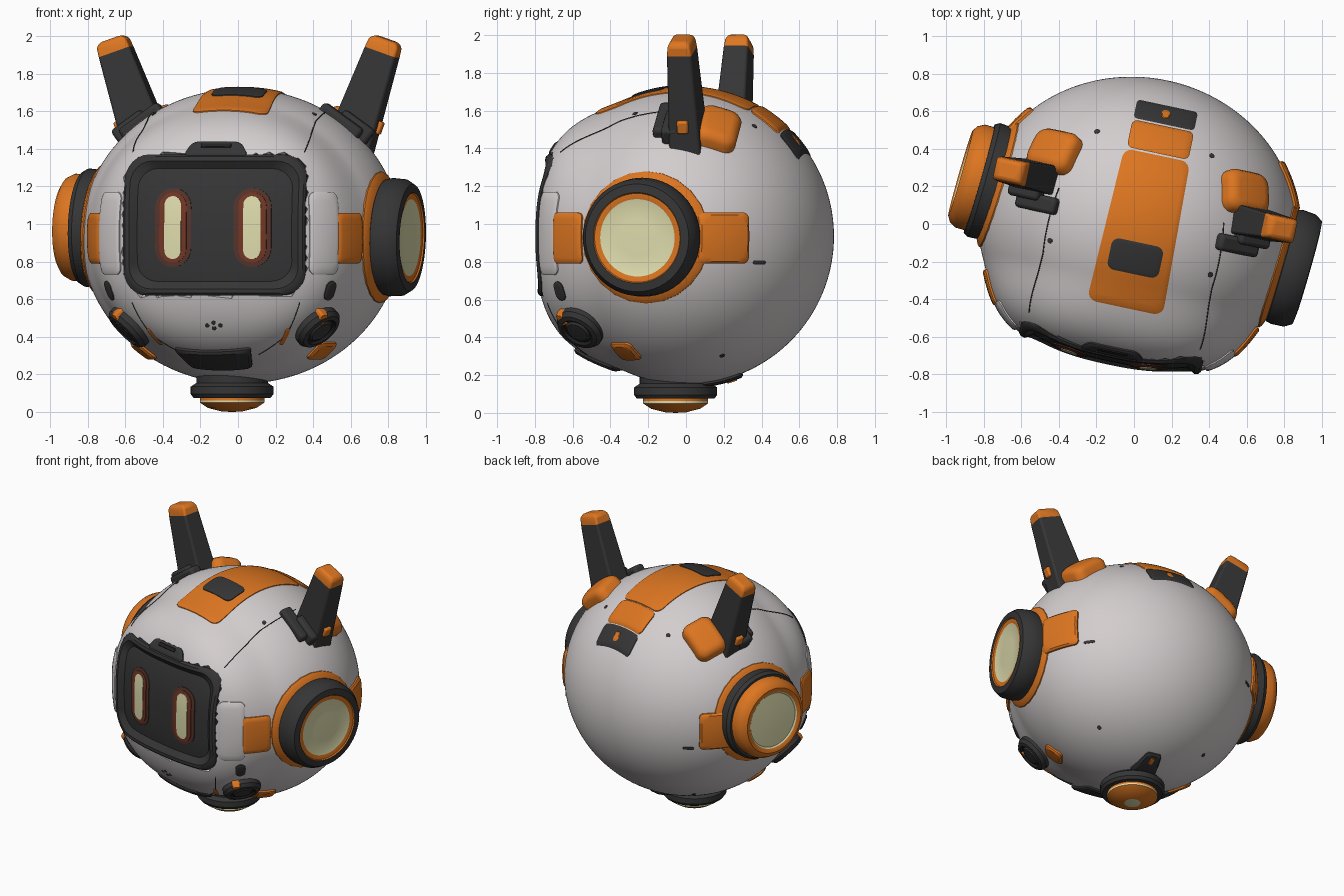
import bpy, bmesh, math
from mathutils import Vector as V, Matrix

if "Cube" in bpy.data.objects:
    bpy.data.objects.remove(bpy.data.objects["Cube"])

def material(name, rgb):
    m = bpy.data.materials.new(name)
    m.diffuse_color = (*rgb, 1)
    m.use_nodes = True
    m.node_tree.nodes["Principled BSDF"].inputs["Base Color"].default_value = m.diffuse_color
    return m

WHITE = material("shell_white", (0.65, 0.61, 0.615))
ORANGE = material("orange", (0.72, 0.18, 0.015))
DARK = material("dark_grey", (0.036, 0.036, 0.037))
BLACK = material("black", (0.016, 0.016, 0.017))
CREAM = material("cream_light", (0.74, 0.72, 0.42))
GLOW1 = material("glow_inner", (0.17, 0.037, 0.018))
GLOW2 = material("glow_outer", (0.09, 0.034, 0.024))

# Everything is built around the body centre, then turned slightly to one side
PLACE = Matrix.Translation((0.018, 0, 0.935)) @ Matrix.Rotation(math.radians(-12), 4, 'Z')
A, B, C = 0.855, 0.78, 0.785
Z, Y, FRONT = V((0, 0, 1)), V((0, 1, 0)), V((0, -1, 0))

# Body shape: an ellipsoid whose face area is a little boxier
def f(p):
    k = min(1, max(0, (-p.y / p.length - 0.38) / 0.45))
    n = 2 + 0.5 * k * k * (3 - 2 * k)
    return (abs(p.x / A) ** n + abs(p.y / B) ** n + abs(p.z / C) ** n) ** (1 / n)

def surf(d):
    d = V(d)
    return d / f(d)

def normal(p):
    e = 1e-3
    return V([f(p + V(a)) - f(p - V(a)) for a in ((e, 0, 0), (0, e, 0), (0, 0, e))]).normalized()

def project(q, n):
    lo, hi = -0.6, 0.4
    for _ in range(24):
        t = (lo + hi) / 2
        if f(q + n * t) > 1:
            hi = t
        else:
            lo = t
    return q + n * lo

def finish(name, bm, mats):
    bmesh.ops.remove_doubles(bm, verts=bm.verts, dist=1e-5)
    bmesh.ops.recalc_face_normals(bm, faces=bm.faces)
    me = bpy.data.meshes.new(name)
    bm.to_mesh(me)
    bm.free()
    for m in mats:
        me.materials.append(m)
    ob = bpy.data.objects.new(name, me)
    bpy.context.collection.objects.link(ob)
    ob.matrix_world = PLACE
    return ob

# Skin a list of closed rings; one material per band
def loft(name, rings, band_mats):
    mats = list(dict.fromkeys(band_mats))
    bm = bmesh.new()
    vs = [[bm.verts.new(p) for p in r] for r in rings]
    for a, b, m in zip(vs, vs[1:], band_mats):
        for i in range(len(a)):
            j = (i + 1) % len(a)
            bm.faces.new((a[i], a[j], b[j], b[i])).material_index = mats.index(m)
    return finish(name, bm, mats)

def frame(n, up):
    u = up.cross(n).normalized()
    return u, n.cross(u)

# Raised rounded plate that follows the body surface; profile = (inset, height)
def patch(name, d, w, h, mat, r=0.04, t=0.02, n=None, up=Z, taper=0, profile=None, steps=6, sub=8):
    c = surf(d)
    n = n or normal(c)
    u, v = frame(n, up)
    hw, hh = w / 2, h / 2
    r = min(r, hw, hh)
    out = []
    for k, (sx, sy) in enumerate(((1, 1), (-1, 1), (-1, -1), (1, -1))):
        for i in range(7):
            a = math.pi / 2 * (k + i / 6)
            out.append((sx * (hw - r) + r * math.cos(a), sy * (hh - r) + r * math.sin(a)))
        nx, ny = ((-1, 1), (-1, -1), (1, -1), (1, 1))[k]
        a = math.pi / 2 * (k + 1)
        end = V((nx * (hw - r) + r * math.cos(a), ny * (hh - r) + r * math.sin(a)))
        start = V(out[-1])
        out += [tuple(start.lerp(end, i / sub)) for i in range(1, sub)]
    profile = profile or [(0, -0.03), (0, t * 0.55), (min(0.012, hw * .3, hh * .3), t)]
    last = profile[-1]
    levels = [(1 - i / hw, 1 - i / hh, z) for i, z in profile]
    levels += [(levels[-1][0] * (1 - k / steps), levels[-1][1] * (1 - k / steps), last[1])
               for k in range(1, steps + 1)]
    rings = []
    for sx, sy, z in levels:
        ring = []
        for x, y in out:
            q = c + u * (x * sx * (1 + taper * y * sy / hh)) + v * (y * sy)
            ring.append(project(q, n) + n * z)
        rings.append(ring)
    return loft(name, rings, [mat] * (len(rings) - 1))

# Turned part; profile = (radius, height along axis, material of next band)
def lathe(name, o, axis, profile, seg=56):
    axis = axis.normalized()
    u, v = frame(axis, Y if abs(axis.z) > 0.9 else Z)
    rings = [[o + axis * h + (u * math.cos(2 * math.pi * i / seg) + v * math.sin(2 * math.pi * i / seg)) * r
              for i in range(seg)] for r, h, _ in profile]
    return loft(name, rings, [m for _, _, m in profile[:-1]])

# Thin seam line running over the body
def seam(name, pts, mat, r=0.006):
    ps = []
    for a, b in zip(pts, pts[1:]):
        ps += [surf(V(a).lerp(V(b), i / 10)) for i in range(10)]
    ps.append(surf(pts[-1]))
    rings = []
    for i, p in enumerate(ps):
        n = normal(p)
        b = (ps[min(i + 1, len(ps) - 1)] - ps[max(i - 1, 0)]).cross(n).normalized()
        rings.append([p + r * (n * math.cos(k * math.pi / 3) + b * math.sin(k * math.pi / 3)) for k in range(6)])
    return loft(name, rings, [mat] * (len(rings) - 1))

def bevel(ob, w):
    m = ob.modifiers.new("bevel", 'BEVEL')
    m.width, m.segments = w, 2

def box(name, c, size, tilt, mat, w=0.02):
    bm = bmesh.new()
    bmesh.ops.create_cube(bm, size=1, matrix=Matrix.Translation(c) @ Matrix.Rotation(tilt, 4, 'Y')
                          @ Matrix.Diagonal((*size, 1)))
    bevel(finish(name, bm, [mat]), w)

# Body shell with a recess behind the screen
bm = bmesh.new()
bmesh.ops.create_icosphere(bm, subdivisions=6, radius=1)
for vert in bm.verts:
    vert.co = surf(vert.co)
    cx, cz = max(0, abs(vert.co.x) - 0.36), max(0, abs(vert.co.z - 0.06) - 0.24)
    if vert.co.y < -0.3 and math.hypot(cx, cz) < 0.125:
        vert.co.y += 0.09
finish("body_shell", bm, [WHITE])

# Sunken face screen with rim, brow and chin brackets
patch("face_screen", (0, -0.78, 0.06), 0.99, 0.75, DARK, r=0.13, n=FRONT, steps=16, sub=20,
      profile=[(0, -0.05), (0, 0.004), (0.012, 0.013), (0.035, 0.008), (0.075, -0.034)])
patch("brow_bracket", (0.01, -0.69, 0.465), 0.31, 0.085, DARK, r=0.03, t=0.014, taper=-0.15)
patch("brow_slot", (0.01, -0.685, 0.478), 0.17, 0.03, BLACK, r=0.01, t=0.019)
patch("chin_bracket", (-0.035, -0.47, -0.665), 0.38, 0.22, DARK, r=0.02, t=0.022, taper=0.12)
for i, (x, z) in enumerate(((-0.04, -0.46), (0.03, -0.46), (-0.005, -0.44), (-0.005, -0.48))):
    patch(f"chin_hole_{i}", (x, -0.66, z), 0.024, 0.024, DARK, r=0.012, t=0.003, steps=2)

# Top stripe in segments
patch("top_stripe", (0.027, -0.035, 0.785), 0.385, 0.83, ORANGE, r=0.05, n=Z, up=Y, taper=-0.07, steps=12, sub=14, t=0.01)
patch("top_stripe_slot", (0.027, -0.18, 0.765), 0.28, 0.17, DARK, r=0.04, n=Z, up=Y,
      profile=[(0, -0.01), (0, 0.015), (0.008, 0.017)])
patch("top_stripe_rear", (0.027, 0.465, 0.63), 0.335, 0.15, ORANGE, r=0.03, n=Z, up=Y, t=0.016)
patch("top_stripe_end", (0.027, 0.60, 0.504), 0.33, 0.10, DARK, r=0.02, n=Z, up=Y, t=0.014)
patch("top_stripe_mark", (0.027, 0.605, 0.50), 0.05, 0.05, ORANGE, r=0.02, n=Z, up=Y, t=0.02)

# Bottom nozzle and the bracket behind it
lathe("bottom_nozzle", V((-0.037, -0.064, -0.935)), Z,
      [(0, 0.0, CREAM), (0.055, 0.003, ORANGE), (0.13, 0.022, ORANGE), (0.172, 0.05, CREAM), (0.172, 0.062, ORANGE),
       (0.172, 0.075, DARK), (0.205, 0.075, DARK), (0.22, 0.095, DARK), (0.22, 0.135, DARK), (0.19, 0.155, DARK),
       (0.19, 0.24, DARK)])
patch("nozzle_rear_bracket", (-0.02, 0.20, -0.76), 0.15, 0.20, DARK, r=0.02, t=0.02, up=Y, taper=-0.3)
patch("nozzle_rear_mark", (-0.02, 0.24, -0.75), 0.035, 0.06, ORANGE, r=0.01, t=0.026, up=Y)

for s, side in ((-1, "left"), (1, "right")):
    # Eyes
    for nm, w, h, m, z in (("glow_outer", 0.20, 0.42, GLOW2, -0.028), ("glow_inner", 0.15, 0.375, GLOW1, -0.0235),
                           ("eye", 0.092, 0.335, CREAM, -0.0195)):
        patch(f"{side}_{nm}", (s * 0.21, -0.75, 0.045), w, h, m, r=w / 2, n=FRONT, profile=[(0, -0.036), (0, z)])

    # Ear discs: the left one has a deep orange cap, the right one a dark rim
    axis = V((s, -s * 0.07, -s * 0.03))
    if s > 0:
        prof = [(0.285, 0.60, DARK), (0.285, 0.79, DARK), (0.308, 0.80, DARK), (0.315, 0.83, DARK), (0.31, 0.90, DARK),
                (0.285, 0.94, DARK), (0.24, 0.945, ORANGE), (0.235, 0.937, ORANGE), (0.205, 0.934, CREAM),
                (0.195, 0.93, CREAM), (0.1, 0.932, CREAM), (0, 0.933, CREAM)]
    else:
        prof = [(0.285, 0.60, DARK), (0.285, 0.765, DARK), (0.31, 0.78, DARK),
                (0.315, 0.85, DARK), (0.30, 0.875, DARK), (0.285, 0.875, ORANGE), (0.285, 0.925, ORANGE),
                (0.265, 0.962, ORANGE), (0.235, 0.98, ORANGE), (0.205, 0.973, CREAM), (0.195, 0.965, CREAM),
                (0.1, 0.97, CREAM), (0, 0.972, CREAM)]
    lathe(f"{side}_ear_disc", V((0, 0, 0.02)), axis, prof)
    patch(f"{side}_ear_flange", axis + V((0, 0, 0.02)), 0.70, 0.70, ORANGE, r=0.35, t=0.014, n=axis.normalized(), steps=10)
    patch(f"{side}_ear_pad_front", (s * 0.675, -0.48, -0.01), 0.20, 0.27, ORANGE, r=0.03, t=0.018)
    patch(f"{side}_ear_pad_rear", (s * 0.76, 0.37, -0.01), 0.28, 0.27, ORANGE, r=0.03, t=0.022)

    # White cheek panel, lower lamp and its trims
    patch(f"{side}_cheek_panel", (s * 0.57, -0.61, 0.015), 0.18, 0.44, WHITE, r=0.04, t=0.012)
    c = surf((s * 0.52, -0.47, -0.49))
    lathe(f"{side}_lamp", c, normal(c),
          [(0.13, -0.05, DARK), (0.132, 0.016, DARK), (0.115, 0.04, DARK), (0.09, 0.045, BLACK), (0.08, 0.032, BLACK),
           (0.07, 0.032, DARK), (0.06, 0.042, DARK), (0, 0.047, DARK)], 36)
    patch(f"{side}_lamp_tab", (s * 0.515, -0.52, -0.405), 0.06, 0.08, ORANGE, r=0.015, t=0.05)
    patch(f"{side}_lamp_pad", (s * 0.49, -0.225, -0.615), 0.14, 0.14, ORANGE, r=0.03, t=0.02)
    patch(f"{side}_lamp_strip", (s * 0.35, -0.55, -0.53), 0.025, 0.13, ORANGE, r=0.01, t=0.005)
    patch(f"{side}_cheek_vent", (s * 0.60, -0.556, -0.29), 0.07, 0.11, DARK, r=0.035, t=0.01)

    # Antenna with orange tip
    foot, tip = V((s * 0.535 + 0.013, 0.135, 0.44)), V((s * 0.748 + 0.014, 0.135, 1.05))
    ax = (tip - foot).normalized()
    side_v, rings = ax.cross(Y), []
    for t, hw, hd in ((0, 0.125, 0.085), (0.885, 0.088, 0.066), (0.97, 0.083, 0.06), (1, 0.06, 0.045), (1, 0, 0)):
        p = foot.lerp(tip, t)
        rings.append([p + side_v * (a * hw) + Y * (b * hd) for a, b in ((1, 1), (-1, 1), (-1, -1), (1, -1))])
    bevel(loft(f"{side}_antenna", rings, [DARK, ORANGE, ORANGE, ORANGE]), 0.018)
    box(f"{side}_antenna_bracket", (s * 0.53, 0.0, 0.595), (0.26, 0.09, 0.11), s * 0.62, DARK)
    box(f"{side}_antenna_hinge", (s * 0.60, 0.06, 0.565), (0.20, 0.10, 0.13), s * 0.62, DARK)
    box(f"{side}_antenna_bolt", (s * 0.70 + 0.013, 0.135, 0.58), (0.05, 0.06, 0.07), s * 0.35, ORANGE, 0.01)
    patch(f"{side}_antenna_pad", (s * 0.525 + 0.01, 0.285, 0.575), 0.28, 0.23, ORANGE, r=0.06, up=Y,
          profile=[(0, -0.03), (0, 0.045), (0.015, 0.068), (0.04, 0.078)])

    # Panel seams and small screw holes
    seam(f"{side}_brow_seam", [(s * 0.44, 0.10, 0.65), (s * 0.45, -0.25, 0.60), (s * 0.44, -0.55, 0.42)], DARK, 0.004)
    seam(f"{side}_chin_seam", [(s * 0.44, -0.63, -0.34), (s * 0.36, -0.56, -0.52), (s * 0.2, -0.49, -0.63)], DARK, 0.003)
    for i, d in enumerate(((s * 0.43, -0.18, 0.64), (s * 0.3, 0.42, 0.56), (s * 0.40, 0.28, -0.63))):
        patch(f"{side}_screw_{i}", d, 0.03, 0.03, DARK, r=0.015, t=0.004, steps=2)
    patch(f"{side}_rear_slot", (s * 0.66, 0.57, -0.15), 0.08, 0.02, DARK, r=0.01, t=0.004, steps=2)

# Smooth shading with crisp edges
for ob in bpy.data.objects:
    ob.select_set(True)
    bpy.context.view_layer.objects.active = ob
bpy.ops.object.shade_smooth_by_angle(angle=math.radians(35))
